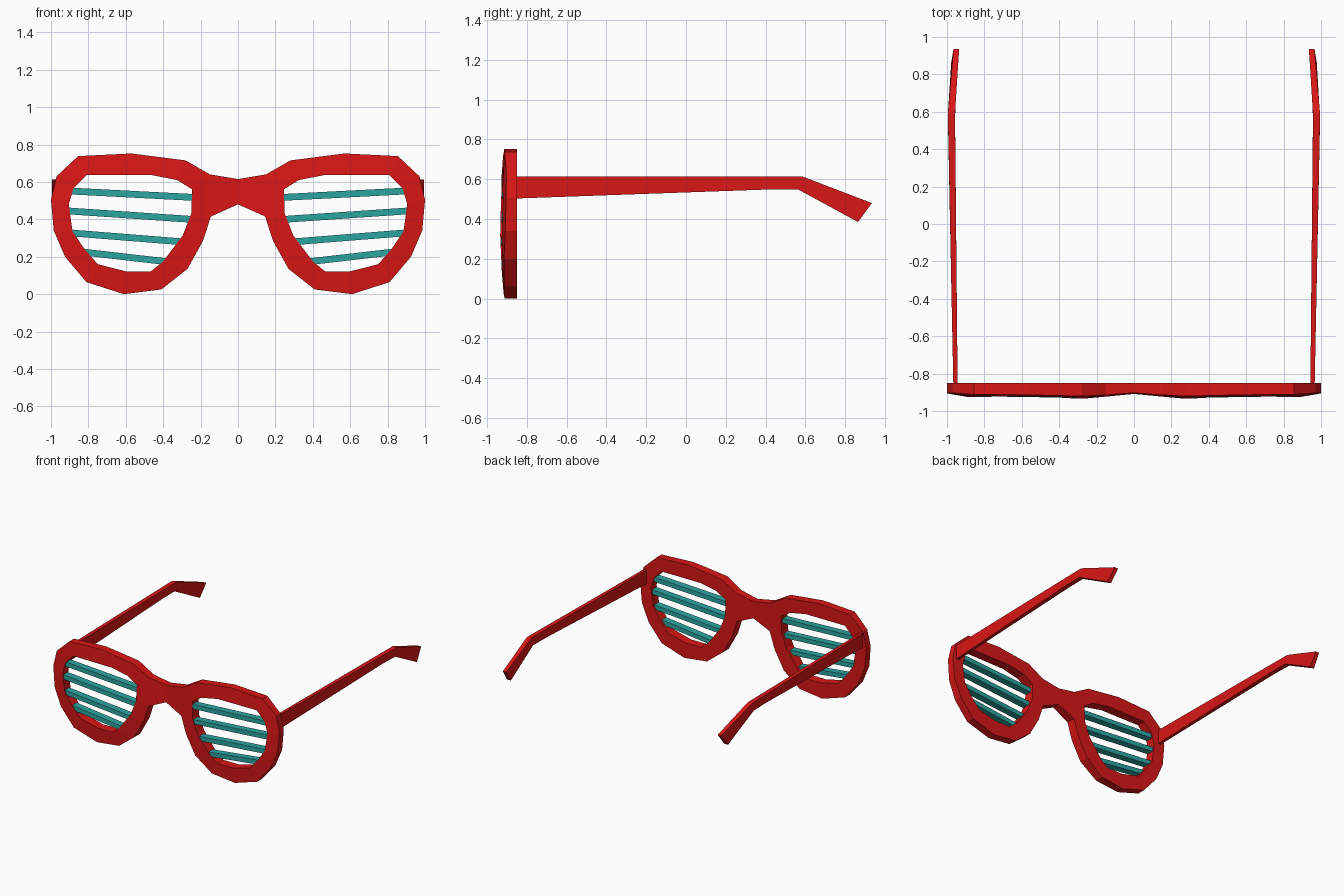
import bpy, bmesh

if "Cube" in bpy.data.objects:
    bpy.data.objects.remove(bpy.data.objects["Cube"])


def material(name, color):
    m = bpy.data.materials.new(name)
    m.diffuse_color = (*color, 1)
    m.use_nodes = True
    m.node_tree.nodes["Principled BSDF"].inputs["Base Color"].default_value = m.diffuse_color
    return m


RED = material("red_plastic", (0.70, 0.008, 0.008))
TEAL = material("teal_plastic", (0.025, 0.38, 0.36))


def lerp(a, b, t):
    return a + (b - a) * t


def front_y(x, z):
    """Gently domed front surface of the frame."""
    knots = [(0, -.91), (.15, -.923), (.28, -.935), (.87, -.928), (1.01, -.905)]
    for (x0, y0), (x1, y1) in zip(knots, knots[1:]):
        if x <= x1:
            break
    return lerp(y0, y1, (x - x0) / (x1 - x0)) + .018 * ((z - .38) / .37) ** 2


def make_object(name, bm, mat):
    bmesh.ops.recalc_face_normals(bm, faces=bm.faces)
    me = bpy.data.meshes.new(name)
    bm.to_mesh(me)
    bm.free()
    me.materials.append(mat)
    ob = bpy.data.objects.new(name, me)
    bpy.context.collection.objects.link(ob)
    mod = ob.modifiers.new("mirror", 'MIRROR')
    mod.use_clip = True
    return ob


def prism(bm, side_a, side_b):
    """Solid between two matching polygons."""
    a = [bm.verts.new(p) for p in side_a]
    b = [bm.verts.new(p) for p in side_b]
    n = len(a)
    bm.faces.new(a)
    bm.faces.new(b[::-1])
    for i in range(n):
        bm.faces.new((a[i], b[i], b[(i + 1) % n], a[(i + 1) % n]))


# Frame: matching outer and inner rim points, plus half of the bridge
outer = [(.15, .64), (.28, .715), (.57, .752), (.855, .738), (.97, .63),
         (1.0, .505), (.985, .34), (.925, .20), (.81, .064), (.61, 0),
         (.41, .025), (.27, .135), (.187, .285), (.145, .415)]
inner = [(.245, .56), (.325, .61), (.465, .637), (.81, .637), (.88, .565),
         (.905, .48), (.885, .335), (.82, .24), (.75, .16), (.60, .122),
         (.465, .122), (.40, .175), (.295, .315), (.25, .43)]
bridge = [(0, .615), (0, .48)]
BACK = -.85
bm = bmesh.new()


def column(p):
    x, z = p
    return bm.verts.new((x, front_y(x, z), z)), bm.verts.new((x, BACK, z))


O, I, B = ([column(p) for p in pts] for pts in (outer, inner, bridge))
n = len(O)
for i in range(n):
    j = (i + 1) % n
    for k in (0, 1):
        bm.faces.new((O[i][k], O[j][k], I[j][k], I[i][k]))
    bm.faces.new((I[i][0], I[j][0], I[j][1], I[i][1]))
    if j:
        bm.faces.new((O[i][0], O[j][0], O[j][1], O[i][1]))
for k in (0, 1):
    bm.faces.new((B[0][k], O[0][k], O[-1][k], B[1][k]))
bm.faces.new((B[0][0], O[0][0], O[0][1], B[0][1]))
bm.faces.new((B[1][0], O[-1][0], O[-1][1], B[1][1]))
make_object("frame", bm, RED)

# Shutter slats: inner x, inner z, outer x, outer z (centre lines)
slats = [(.235, .517, .91, .552), (.25, .40, .91, .445),
         (.30, .28, .89, .327), (.385, .174, .82, .224)]
bm = bmesh.new()
for x0, z0, x1, z1 in slats:
    ends = []
    for x, z in ((x0, z0), (x1, z1)):
        f = front_y(x, z) + .004
        h = .018
        ends.append([(x, f, z - h), (x, f, z + h),
                     (x, f + .055, z + h), (x, f + .055, z - h)])
    prism(bm, *ends)
make_object("slats", bm, TEAL)

# Temple arms: side profile (y, z) with inner and outer x
profile = [(-.86, .615, .943, .966), (.588, .613, .957, .995),
           (.935, .48, .935, .965), (.865, .385, .943, .977),
           (.565, .548, .957, .995), (.40, .548, .955, .99),
           (-.86, .503, .943, .966)]
bm = bmesh.new()
prism(bm, [(a, y, z) for y, z, a, b in profile],
      [(b, y, z) for y, z, a, b in profile])
make_object("temple_arms", bm, RED)
